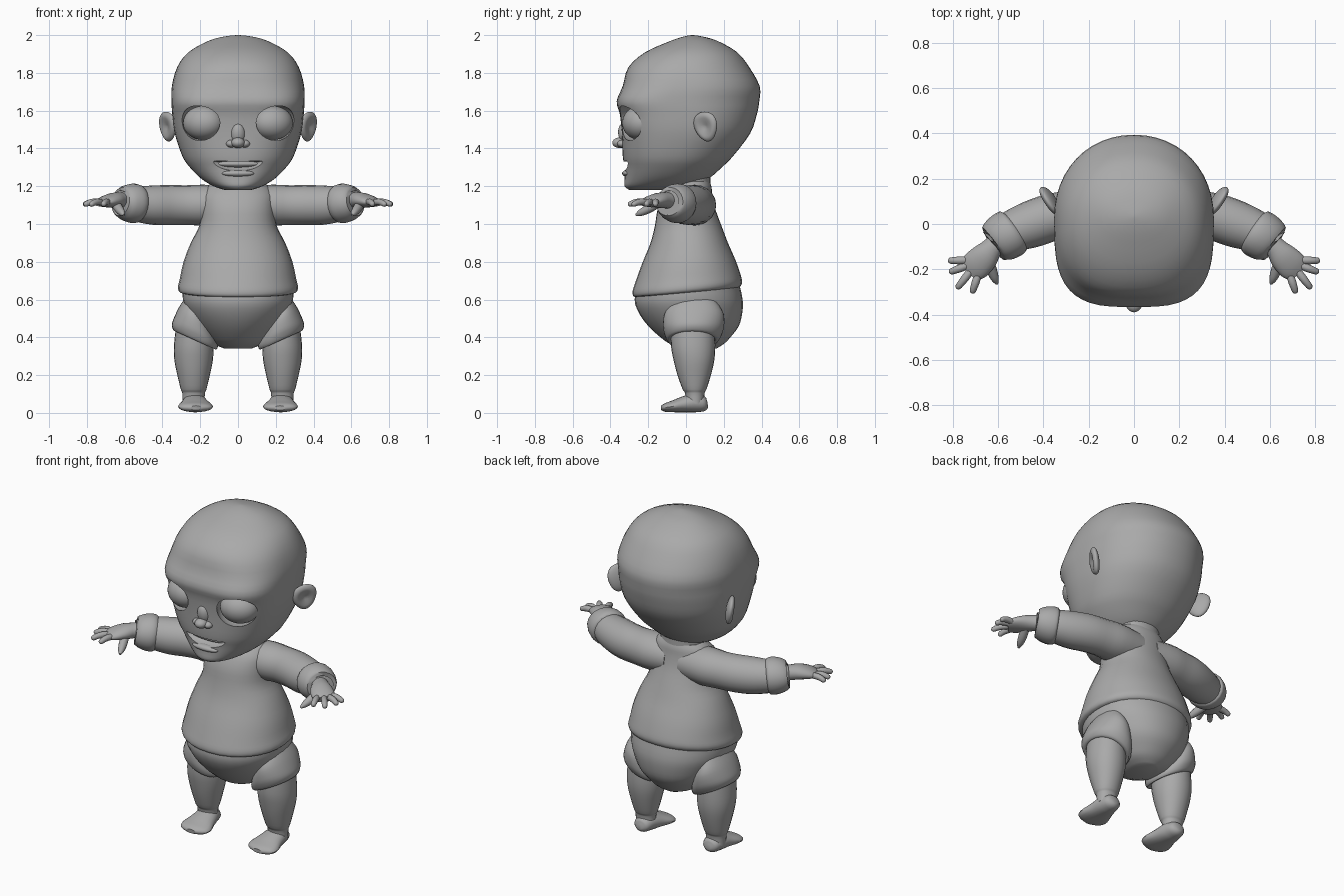
import bpy, bmesh, math
from mathutils import Vector, Matrix

skin = bpy.data.materials.new("plain_grey")
skin.diffuse_color = (0.4, 0.4, 0.4, 1)


def spline(rows, sub):
    """Smooth interpolation through rows of numbers."""
    out = []
    for i in range(len(rows) - 1):
        a, b, c, d = (rows[max(i - 1, 0)], rows[i], rows[i + 1], rows[min(i + 2, len(rows) - 1)])
        for s in range(sub):
            t = s / sub
            out.append([0.5 * (2 * q + (r - p) * t + (2 * p - 5 * q + 4 * r - u) * t * t
                               + (3 * q - p - 3 * r + u) * t ** 3) for p, q, r, u in zip(a, b, c, d)])
    return out + [list(rows[-1])]


def finish(name, bm, mirror=False):
    bmesh.ops.recalc_face_normals(bm, faces=bm.faces)
    me = bpy.data.meshes.new(name)
    bm.to_mesh(me)
    bm.free()
    ob = bpy.data.objects.new(name, me)
    bpy.context.collection.objects.link(ob)
    me.materials.append(skin)
    if mirror:
        ob.modifiers.new("mirror", 'MIRROR')
    return ob


def skin_rings(name, rings, mirror, warp=None):
    bm = bmesh.new()
    loops = [[bm.verts.new(warp(p) if warp else p) for p in r] for r in rings]
    n = len(loops[0])
    for a, b in zip(loops, loops[1:]):
        for i in range(n):
            bm.faces.new((a[i], a[(i + 1) % n], b[(i + 1) % n], b[i]))
    bm.faces.new(loops[0])
    bm.faces.new(loops[-1])
    return finish(name, bm, mirror)


def loft(name, rows, cx=0, mirror=False, warp=None, sub=3, sides=32):
    """Upright body; rows of z, half width, front y, back y, front squareness."""
    rings = []
    for z, w, yf, yb, n in spline(rows, sub):
        ring = []
        for k in range(sides):
            a = math.tau * k / sides
            c, s = math.cos(a), math.sin(a)
            e = 2 / (n if s < 0 else 2.1)
            ring.append(Vector((cx + w * math.copysign(abs(c) ** e, c),
                                (yf + yb) / 2 + (yb - yf) / 2 * math.copysign(abs(s) ** e, s), z)))
        rings.append(ring)
    return skin_rings(name, rings, mirror, warp)


def tube(name, rows, mirror=True, sub=3, sides=20):
    """Limb along a path; rows of x, y, z, sideways radius, upright radius."""
    pts = spline(rows, sub)
    rings = []
    for i, (x, y, z, rh, rv) in enumerate(pts):
        t = (Vector(pts[min(i + 1, len(pts) - 1)][:3]) - Vector(pts[max(i - 1, 0)][:3])).normalized()
        side = t.cross(Vector((0, 0, 1))).normalized()
        up = side.cross(t)
        rings.append([Vector((x, y, z)) + side * rh * math.cos(math.tau * k / sides)
                      + up * rv * math.sin(math.tau * k / sides) for k in range(sides)])
    return skin_rings(name, rings, mirror)


def ball(name, loc, size, turn=(0, 0, 0), mirror=False, shape=None):
    bm = bmesh.new()
    bmesh.ops.create_uvsphere(bm, u_segments=32, v_segments=20, radius=1)
    if shape:
        for v in bm.verts:
            v.co = shape(v.co)
    rot = Matrix.Rotation(turn[2], 4, 'Z') @ Matrix.Rotation(turn[1], 4, 'Y') @ Matrix.Rotation(turn[0], 4, 'X')
    bm.transform(Matrix.Translation(loc) @ rot @ Matrix.Diagonal((*size, 1)))
    return finish(name, bm, mirror)


# Head
head = loft("head", [
    (1.18, 0.07, -0.30, -0.04, 2.2), (1.20, 0.13, -0.325, 0.04, 2.2), (1.24, 0.195, -0.325, 0.12, 2.2),
    (1.30, 0.255, -0.325, 0.19, 2.3), (1.36, 0.295, -0.335, 0.25, 2.4), (1.48, 0.335, -0.34, 0.34, 2.7),
    (1.58, 0.348, -0.35, 0.375, 3.0), (1.65, 0.352, -0.367, 0.388, 3.2), (1.73, 0.35, -0.335, 0.39, 2.8),
    (1.83, 0.322, -0.305, 0.335, 2.3), (1.91, 0.262, -0.215, 0.27, 2.1), (1.97, 0.155, -0.08, 0.165, 2),
    (1.993, 0.07, -0.01, 0.085, 2), (2.0, 0.005, 0.03, 0.04, 2)], sides=48)

# Eye sockets and mouth opening cut into the head
tilt = math.radians(22)
socket = ball("socket_cutter", (0.183, -0.262, 1.54), (0.115, 0.15, 0.102), (0, 0, tilt), True)
mouth = ball("mouth_cutter", (0, -0.335, 1.325), (0.14, 0.07, 0.045), shape=lambda c: Vector(
    (c.x, c.y, (c.z * 0.15 if c.z > 0 else c.z) + 0.15 * c.x * c.x)))
for cutter in (socket, mouth):
    cutter.hide_render = True
    mod = head.modifiers.new("cut", 'BOOLEAN')
    mod.operation, mod.object, mod.solver = 'DIFFERENCE', cutter, 'EXACT'

# Face details
ball("eye", (0.183, -0.243, 1.535), (0.11, 0.092, 0.09), (0, 0, tilt), True)
ball("nose_tip", (0, -0.35, 1.43), (0.036, 0.04, 0.028))
ball("nostril_wing", (0.036, -0.337, 1.425), (0.027, 0.027, 0.02), mirror=True)
ball("nose_bridge", (0, -0.322, 1.475), (0.04, 0.036, 0.06), (0.2, 0, 0))
ball("lower_lip", (0, -0.312, 1.268), (0.085, 0.026, 0.018))
ball("upper_teeth", (0, -0.275, 1.318), (0.12, 0.03, 0.018))


# Ears: flattened cups flaring outward to the rear
def cup(c):
    r = math.hypot(c.y, c.z)
    x = c.x - 0.95 * (1 - r / 0.75) if c.x > 0 and r < 0.75 else c.x
    taper = 1 + 0.22 * c.z
    return Vector((x, c.y * taper, c.z))


ball("ear", (0.372, 0.105, 1.515), (0.026, 0.07, 0.08), (0.15, 0.15, math.radians(-33)), True, cup)

# Neck
loft("neck", [(1.10, 0.14, -0.10, 0.14, 2), (1.19, 0.13, -0.08, 0.13, 2), (1.28, 0.13, -0.08, 0.13, 2)])


# Shirt with a hem that rises toward the back
def hem(p):
    fade = max(0, min(1, (0.9 - p.z) / 0.25))
    return Vector((p.x, p.y, p.z + 0.09 * p.y * fade))


loft("shirt", [
    (0.635, 0.27, -0.24, 0.26, 2.1), (0.64, 0.308, -0.275, 0.285, 2.1), (0.665, 0.318, -0.283, 0.297, 2.1),
    (0.71, 0.308, -0.268, 0.29, 2.1), (0.80, 0.288, -0.232, 0.262, 2.1), (0.90, 0.25, -0.188, 0.222, 2.1),
    (0.99, 0.205, -0.165, 0.188, 2.2), (1.08, 0.195, -0.15, 0.155, 2.2), (1.15, 0.19, -0.12, 0.14, 2.2),
    (1.195, 0.165, -0.085, 0.135, 2), (1.225, 0.13, -0.05, 0.125, 2)], warp=hem)

# Sleeves and folded cuffs
tube("sleeve", [
    (0.05, 0.04, 1.10, 0.11, 0.10), (0.18, 0.045, 1.10, 0.115, 0.108), (0.27, 0.043, 1.10, 0.105, 0.105),
    (0.36, 0.03, 1.10, 0.105, 0.106), (0.45, 0.0, 1.10, 0.104, 0.104), (0.53, -0.03, 1.105, 0.094, 0.094),
    (0.58, -0.06, 1.11, 0.085, 0.085)])
tube("cuff", [
    (0.52, -0.025, 1.105, 0.085, 0.085), (0.535, -0.035, 1.107, 0.105, 0.102),
    (0.565, -0.052, 1.11, 0.108, 0.104), (0.60, -0.075, 1.113, 0.10, 0.092),
    (0.62, -0.09, 1.115, 0.082, 0.072), (0.612, -0.083, 1.115, 0.05, 0.045)])

# Hands
tube("palm", [
    (0.58, -0.06, 1.12, 0.045, 0.045), (0.625, -0.105, 1.125, 0.048, 0.042), (0.66, -0.145, 1.125, 0.062, 0.04),
    (0.70, -0.185, 1.118, 0.066, 0.03), (0.728, -0.212, 1.11, 0.052, 0.018)])
fingers = [((0.735, -0.16), (0.82, -0.162)), ((0.74, -0.185), (0.815, -0.213)),
           ((0.725, -0.212), (0.782, -0.285)), ((0.69, -0.228), (0.715, -0.305))]
for i, (a, b) in enumerate(fingers):
    a, b = Vector((*a, 1.115)), Vector((*b, 1.10))
    rows = [(*(a.lerp(b, t) + Vector((0, 0, 0.008 * math.sin(t * math.pi)))), r, r)
            for t, r in ((-0.3, 0.016), (0.3, 0.0175), (0.65, 0.016), (0.92, 0.013), (1.0, 0.004))]
    tube("finger_%d" % (i + 1), rows, sides=12)
tube("thumb", [(0.65, -0.15, 1.11, 0.025, 0.025), (0.63, -0.20, 1.08, 0.024, 0.024),
               (0.615, -0.24, 1.06, 0.018, 0.018), (0.605, -0.265, 1.047, 0.006, 0.006)], sides=12)

# Trousers: seat plus short puffed legs with slanted openings
loft("trouser_seat", [
    (0.34, 0.07, -0.03, 0.16, 2), (0.365, 0.13, -0.085, 0.2, 2), (0.40, 0.17, -0.135, 0.235, 2),
    (0.46, 0.225, -0.20, 0.28, 2), (0.53, 0.265, -0.25, 0.298, 2.1), (0.60, 0.292, -0.272, 0.30, 2.1),
    (0.69, 0.29, -0.25, 0.28, 2.1)])
loft("trouser_leg", [
    (0.39, 0.095, -0.075, 0.14, 2.2), (0.385, 0.112, -0.095, 0.165, 2.2), (0.41, 0.122, -0.11, 0.185, 2.2),
    (0.45, 0.112, -0.12, 0.20, 2.2), (0.52, 0.085, -0.115, 0.20, 2.1), (0.59, 0.05, -0.07, 0.16, 2)],
    cx=0.228, mirror=True, warp=lambda p: Vector((p.x, p.y, p.z + 0.45 * (p.x - 0.228))))

# Legs
loft("leg", [
    (0.05, 0.058, 0.0, 0.095, 2), (0.105, 0.06, -0.005, 0.098, 2), (0.125, 0.068, -0.018, 0.108, 2),
    (0.20, 0.086, -0.045, 0.132, 2), (0.28, 0.102, -0.066, 0.15, 2), (0.36, 0.104, -0.08, 0.155, 2),
    (0.48, 0.09, -0.08, 0.15, 2)], cx=0.235, mirror=True, sides=24)

# Feet
tube("foot", [
    (0.23, 0.115, 0.045, 0.015, 0.015), (0.23, 0.10, 0.045, 0.045, 0.037), (0.23, 0.05, 0.053, 0.062, 0.05),
    (0.227, -0.01, 0.045, 0.075, 0.043), (0.225, -0.07, 0.034, 0.092, 0.031), (0.223, -0.11, 0.028, 0.08, 0.023),
    (0.222, -0.132, 0.026, 0.03, 0.012)])

# Apply modifiers, drop the cutters and smooth all parts
bpy.ops.object.select_all(action='SELECT')
bpy.context.view_layer.objects.active = head
bpy.ops.object.convert(target='MESH')
for cutter in (socket, mouth):
    bpy.data.objects.remove(cutter)
bpy.ops.object.select_all(action='SELECT')
bpy.ops.object.shade_smooth_by_angle(angle=math.radians(40))
